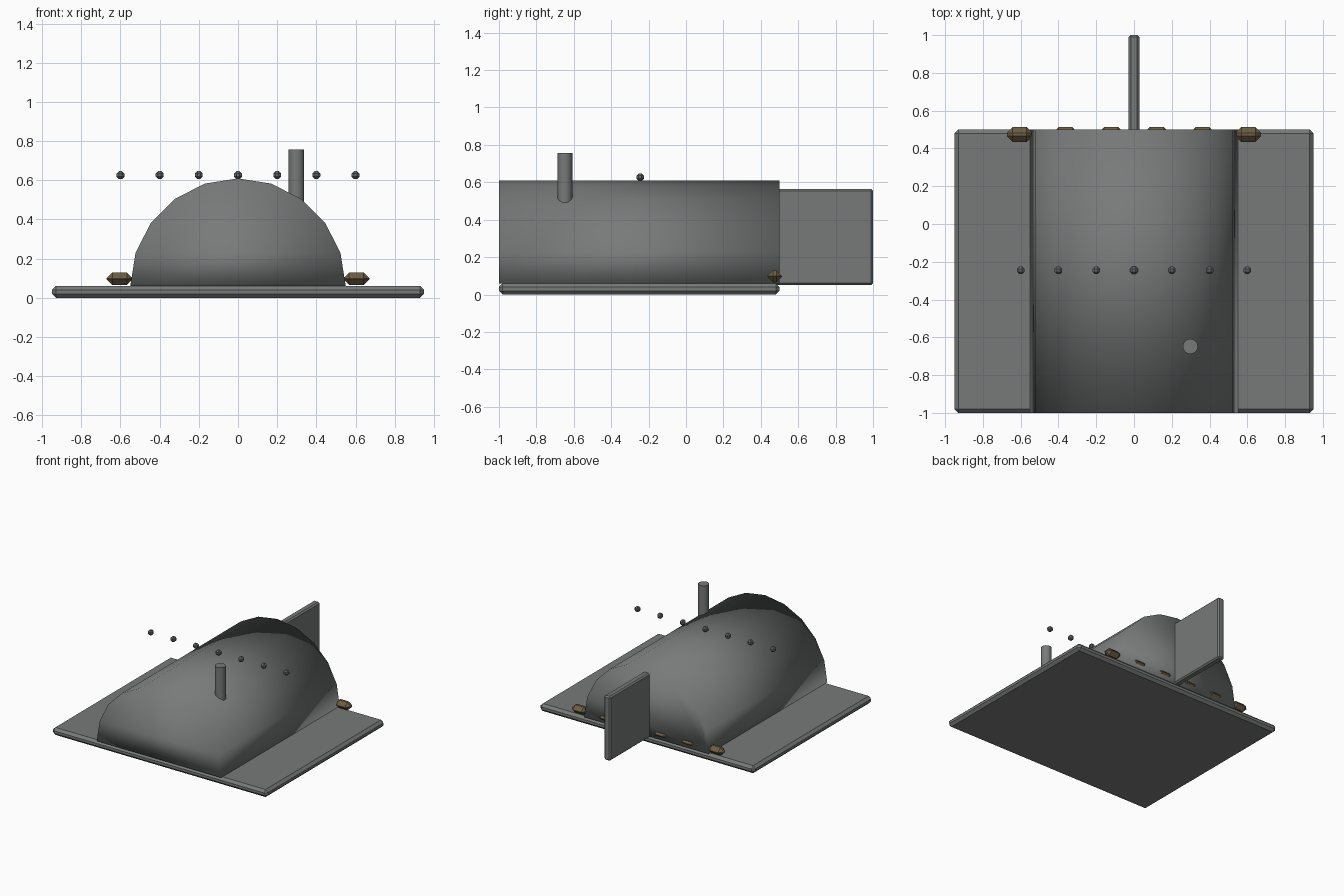
import bpy, bmesh, math

if "Cube" in bpy.data.objects:
    bpy.data.objects.remove(bpy.data.objects["Cube"])


def mat(name, rgb):
    m = bpy.data.materials.new(name)
    m.diffuse_color = (*rgb, 1)
    m.use_nodes = True
    m.node_tree.nodes["Principled BSDF"].inputs["Base Color"].default_value = m.diffuse_color
    return m


GREY = mat("gunmetal grey", (0.185, 0.195, 0.192))
DARK = mat("dark steel", (0.14, 0.15, 0.155))
BRASS = mat("dull brass", (0.155, 0.112, 0.055))


def finish(name, bm, material, smooth=False):
    bmesh.ops.recalc_face_normals(bm, faces=bm.faces)
    for f in bm.faces:
        f.smooth = smooth
    me = bpy.data.meshes.new(name)
    bm.to_mesh(me)
    bm.free()
    me.materials.append(material)
    ob = bpy.data.objects.new(name, me)
    bpy.context.collection.objects.link(ob)
    return ob


def box(name, lo, hi, bevel, material):
    """Box between two corners with chamfered edges."""
    bm = bmesh.new()
    bmesh.ops.create_cube(bm, size=1)
    for v in bm.verts:
        v.co = [lo[i] + (v.co[i] + 0.5) * (hi[i] - lo[i]) for i in range(3)]
    bmesh.ops.bevel(bm, geom=bm.edges[:], offset=bevel, segments=1,
                    affect='EDGES', clamp_overlap=True)
    return finish(name, bm, material)


def block(name, centre, size, bevel, material):
    lo = [c - s / 2 for c, s in zip(centre, size)]
    hi = [c + s / 2 for c, s in zip(centre, size)]
    return box(name, lo, hi, bevel, material)


# base plate
box("base_plate", (-0.95, -1, 0), (0.95, 0.5, 0.06), 0.02, GREY)

# half-round body, ten segments, smooth shaded including its ends
bm = bmesh.new()
R, N = 0.55, 10
arch = [bm.verts.new((R * math.cos(math.pi * i / N), -1,
                      0.06 + R * math.sin(math.pi * i / N)))
        for i in range(N + 1)]
face = bm.faces.new(arch)
ext = bmesh.ops.extrude_face_region(bm, geom=[face], use_keep_orig=True)
bmesh.ops.translate(bm, vec=(0, 1.5, 0),
                    verts=[g for g in ext["geom"] if isinstance(g, bmesh.types.BMVert)])
finish("body", bm, GREY, smooth=True)

# rear fin
box("rear_fin", (-0.028, 0.46, 0.05), (0.028, 1.0, 0.565), 0.011, GREY)

# upright pipe
bm = bmesh.new()
bmesh.ops.create_cone(bm, cap_ends=True, segments=16, radius1=0.04, radius2=0.04, depth=0.32)
bmesh.ops.translate(bm, vec=(0.298, -0.648, 0.597), verts=bm.verts)
pipe = finish("pipe", bm, GREY, smooth=True)
bpy.context.view_layer.objects.active = pipe
pipe.select_set(True)
bpy.ops.object.shade_smooth_by_angle(angle=math.radians(40))

# row of rivets
for i in range(7):
    block(f"rivet_{i + 1}", (-0.6 + 0.2 * i, -0.245, 0.627), (0.04,) * 3, 0.012, DARK)

# row of brass lugs along the back edge
for i in range(6):
    block(f"lug_{i + 1}", (-0.605 + 0.242 * i, 0.474, 0.097),
          (0.134, 0.078, 0.064), 0.03, BRASS)
